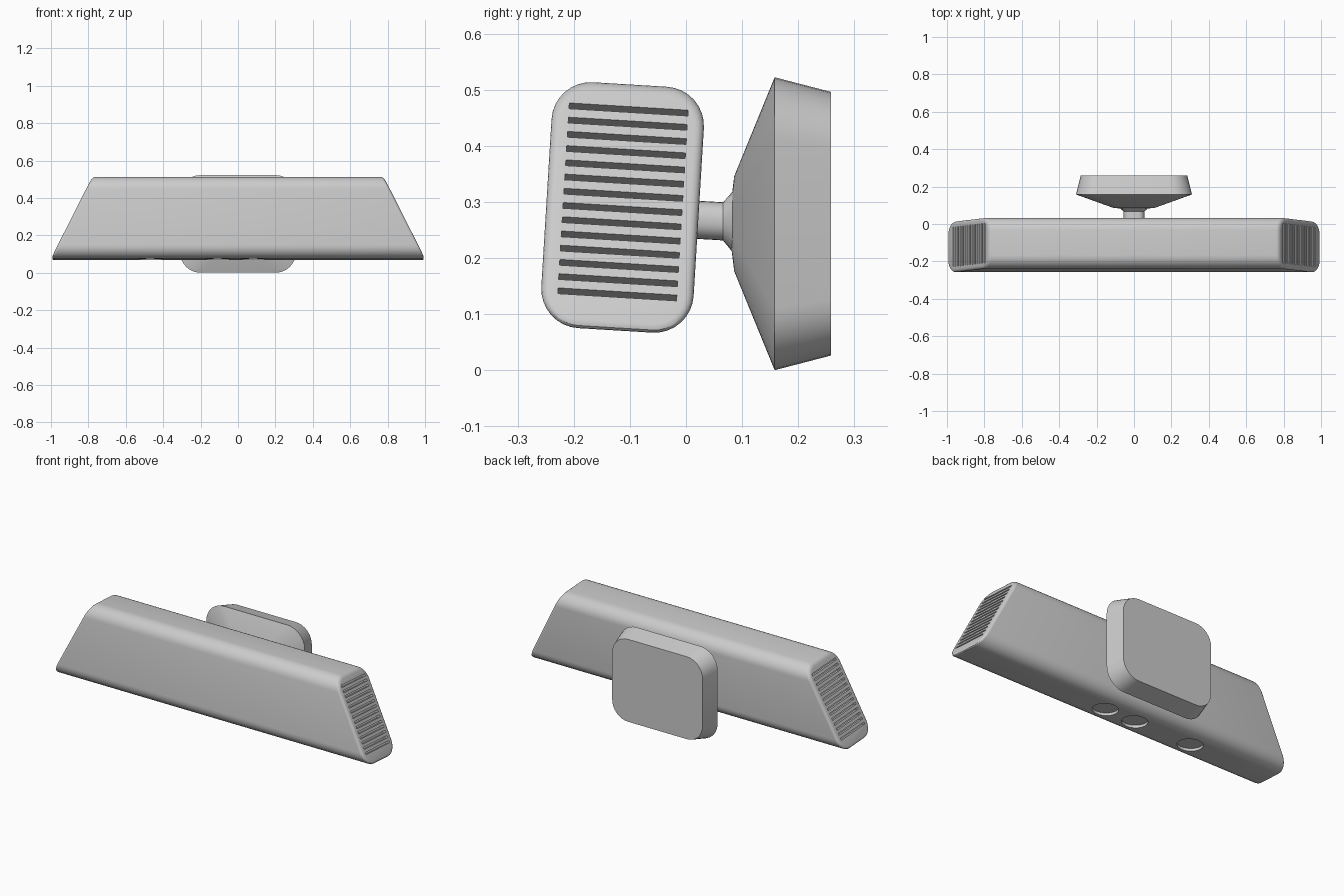
import bpy, bmesh, math
from mathutils import Matrix, Vector

if "Cube" in bpy.data.objects:
    bpy.data.objects.remove(bpy.data.objects["Cube"])

TILT = Matrix.Translation((0, -0.113, 0.29)) @ Matrix.Rotation(-0.061, 4, 'X')
W, H, R = 0.136, 0.2195, 0.07          # body half depth, half height, corner radius


def rounded(a, b, r, n=8):
    """Outline of a rounded rectangle with half sizes a, b."""
    pts = []
    for k, (sx, sy) in enumerate(((1, 1), (-1, 1), (-1, -1), (1, -1))):
        for i in range(n + 1):
            t = math.pi / 2 * (k + i / n)
            pts.append((sx * (a - r) + r * math.cos(t), sy * (b - r) + r * math.sin(t)))
    return pts


def make(name, bm):
    bmesh.ops.recalc_face_normals(bm, faces=bm.faces)
    me = bpy.data.meshes.new(name)
    bm.to_mesh(me)
    bm.free()
    ob = bpy.data.objects.new(name, me)
    bpy.context.collection.objects.link(ob)
    return ob


def loft(name, rings):
    bm = bmesh.new()
    vs = [[bm.verts.new(p) for p in ring] for ring in rings]
    n = len(vs[0])
    for a, b in zip(vs, vs[1:]):
        for i in range(n):
            j = (i + 1) % n
            bm.faces.new((a[i], a[j], b[j], b[i]))
    bm.faces.new(vs[0])
    bm.faces.new(vs[-1])
    return make(name, bm)


def activate(ob):
    bpy.ops.object.select_all(action='DESELECT')
    ob.select_set(True)
    bpy.context.view_layer.objects.active = ob


def smooth(ob, deg=30):
    activate(ob)
    bpy.ops.object.shade_smooth_by_angle(angle=math.radians(deg))


def end_x(z):
    return 0.888 - z * 0.505


# Sensor body: rounded bar with slanted, softly filleted ends
fillet = [(0.016 * (1 - math.sin(t)), 0.016 * (1 - math.cos(t)))
          for t in (math.pi / 2 * i / 4 for i in range(5))]
rings = []
for s, steps in ((-1, fillet), (1, fillet[::-1])):
    # "inset" shrinks the outline, "back" pulls the ring away from the end
    order = [(f[1], f[0]) for f in steps]
    order = sorted(order, reverse=(s < 0))
    if s > 0:
        order = sorted(order)
    for inset, back in order:
        rings.append([(s * (end_x(z) - back), y, z)
                      for y, z in rounded(W - inset, H - inset, R - inset)])
body = loft("sensor_body", rings)
body.matrix_world = TILT

# Cutter: vent slots on both ends, three round recesses underneath
bm = bmesh.new()
slope = math.atan(0.505)
for s in (-1, 1):
    for i in range(14):
        z = 0.175 - i * 0.0254
        m = (Matrix.Translation((s * end_x(z), 0, z))
             @ Matrix.Rotation(-s * slope, 4, 'Y')
             @ Matrix.Diagonal((0.05, 0.212, 0.0115, 1)))
        bmesh.ops.create_cube(bm, size=1, matrix=m)
for x in (-0.47, -0.11, 0.08):
    bmesh.ops.create_cone(bm, cap_ends=True, segments=40, radius1=0.066, radius2=0.066,
                          depth=0.03, matrix=Matrix.Translation((x, 0, -H)))
cutter = make("vent_cutter", bm)
cutter.matrix_world = TILT
cutter.hide_render = True
mod = body.modifiers.new("vents", 'BOOLEAN')
mod.operation = 'DIFFERENCE'
mod.solver = 'EXACT'
mod.object = cutter
activate(body)
bpy.ops.object.modifier_apply(modifier=mod.name)
bpy.data.objects.remove(cutter)
smooth(body)

# Neck and flared collar joining the body to the base
neck = loft("neck", [[(x, y, 0.268 - (y - 0.02) * 0.06 + z) for x, z in rounded(a, b, b * 0.9, 6)]
                     for y, a, b in ((0.0, 0.055, 0.034), (0.066, 0.055, 0.034),
                                     (0.09, 0.08, 0.062))])
smooth(neck)

# Base: rounded-square foot widening from the collar to a rim
base = loft("base", [[(x, y, 0.261 + z) for x, z in rounded(a, b, r)]
                     for y, a, b, r in ((0.081, 0.05, 0.045, 0.04),
                                        (0.086, 0.11, 0.085, 0.06),
                                        (0.158, 0.31, 0.261, 0.11),
                                        (0.258, 0.285, 0.235, 0.1))])
smooth(base, 25)
